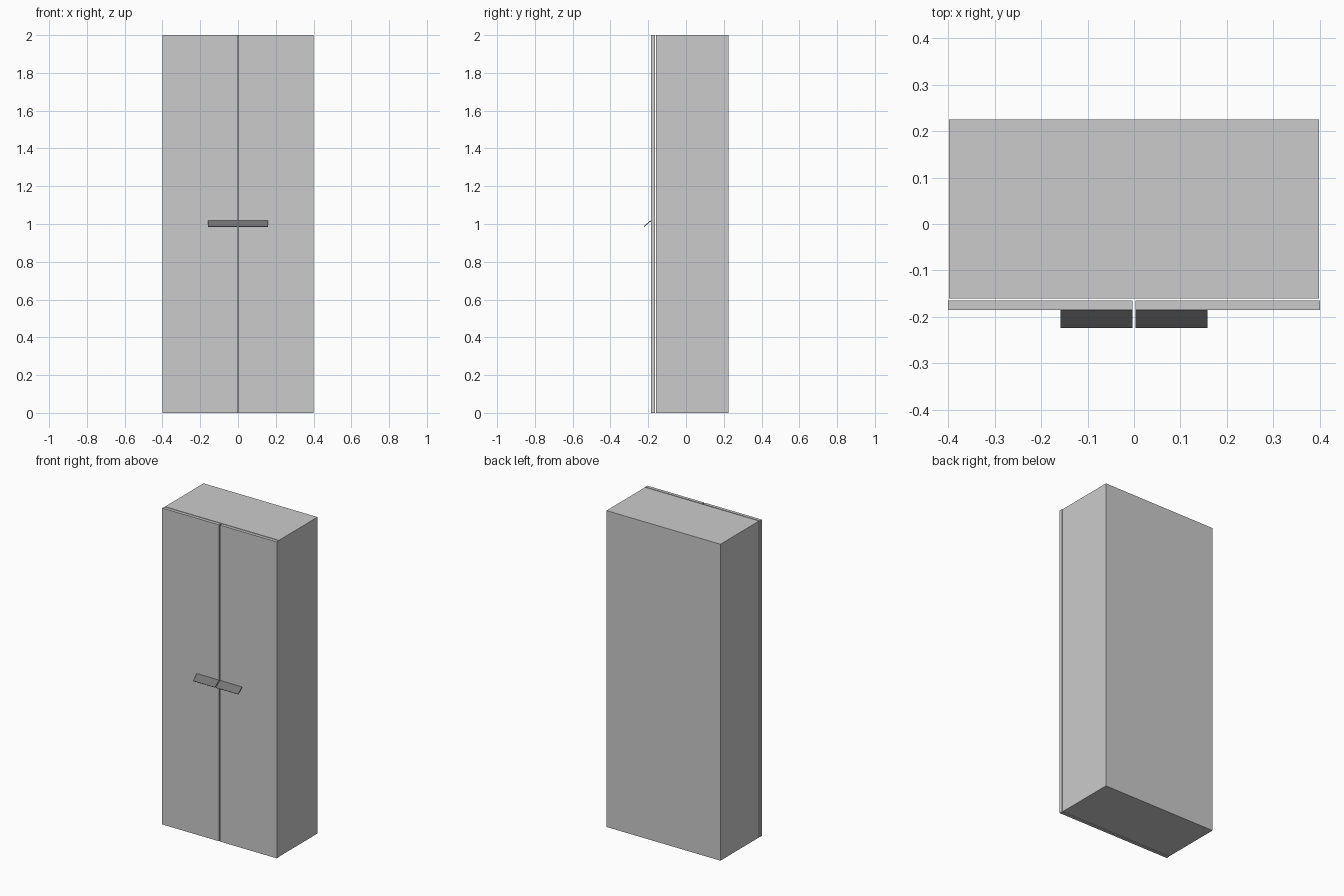
import bpy
from math import atan2, hypot

cube = bpy.data.objects.get("Cube")
if cube:
    bpy.data.objects.remove(cube, do_unlink=True)


def make_material(name, value):
    mat = bpy.data.materials.new(name)
    mat.use_nodes = True
    color = (value, value, value, 1)
    mat.diffuse_color = color
    mat.node_tree.nodes["Principled BSDF"].inputs["Base Color"].default_value = color
    return mat


def box(name, center, size, mat, tilt=0):
    bpy.ops.mesh.primitive_cube_add(size=1, location=center)
    obj = bpy.context.object
    obj.name = name
    obj.scale = size
    obj.rotation_euler.x = tilt
    obj.data.materials.append(mat)
    return obj


light_grey = make_material("light grey", 0.6)
dark_grey = make_material("dark grey", 0.18)

HEIGHT = 2.0
BACK, BODY_FRONT = 0.225, -0.16
DOOR_BACK, DOOR_FRONT = -0.165, -0.185
GAP = 0.003  # half of the slit between the doors

# Cabinet body
box("cabinet_body", (0, (BACK + BODY_FRONT) / 2, HEIGHT / 2),
    (0.797, BACK - BODY_FRONT, HEIGHT), light_grey)

# Handle plates slope outwards and down from the doors
reach, drop = 0.038, 0.032
tilt = atan2(drop, reach)

for side, label in ((1, "left"), (-1, "right")):
    door_width = 0.401 - GAP
    box(label + "_door",
        (side * (GAP + door_width / 2), (DOOR_BACK + DOOR_FRONT) / 2, HEIGHT / 2),
        (door_width, DOOR_BACK - DOOR_FRONT, HEIGHT), light_grey)
    handle_width = 0.158 - GAP
    box(label + "_handle",
        (side * (GAP + handle_width / 2), DOOR_FRONT - reach / 2, 1.002),
        (handle_width, hypot(reach, drop), 0.004), dark_grey, tilt)
